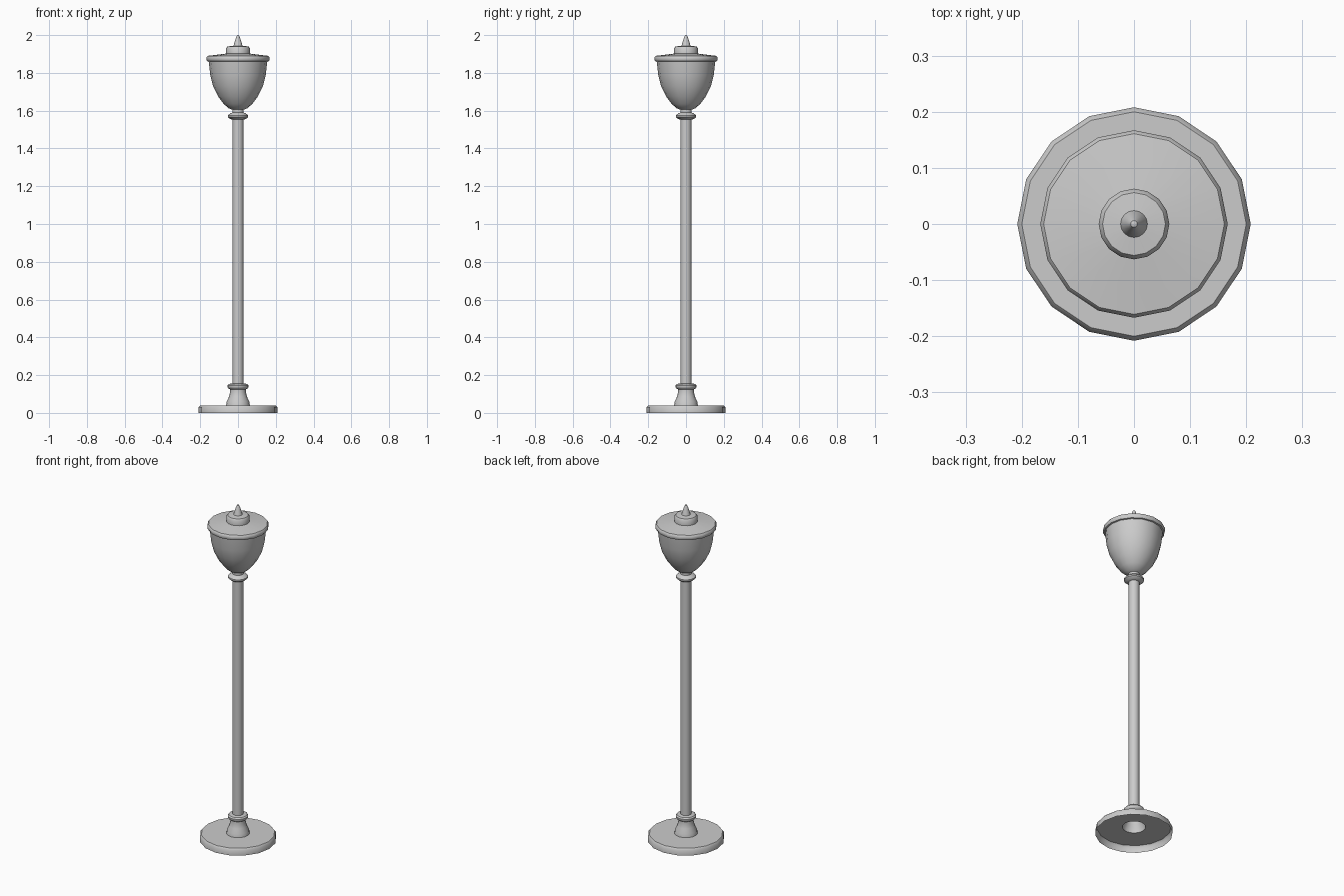
import bpy, bmesh, math

if "Cube" in bpy.data.objects:
    bpy.data.objects.remove(bpy.data.objects["Cube"])

SIDES = 16


def lathe(name, profile):
    """Spin an (r, z) profile round the z axis; r = 0 makes a pole point."""
    bm = bmesh.new()
    rings = []
    for r, z in profile:
        if r == 0:
            rings.append([bm.verts.new((0, 0, z))] * SIDES)
        else:
            rings.append([bm.verts.new((r * math.cos(i * math.tau / SIDES),
                                        r * math.sin(i * math.tau / SIDES), z))
                          for i in range(SIDES)])
    for low, high in zip(rings, rings[1:]):
        for i in range(SIDES):
            j = (i + 1) % SIDES
            corners = list(dict.fromkeys((low[i], low[j], high[j], high[i])))
            bm.faces.new(corners)
    mesh = bpy.data.meshes.new(name)
    bm.to_mesh(mesh)
    bm.free()
    obj = bpy.data.objects.new(name, mesh)
    bpy.context.collection.objects.link(obj)
    bpy.ops.object.select_all(action='DESELECT')
    obj.select_set(True)
    bpy.context.view_layer.objects.active = obj
    bpy.ops.object.shade_smooth_by_angle(angle=math.radians(40))
    return obj


# Foot plate, hollow and open underneath
lathe("foot_plate", [(0.208, 0), (0.208, 0.03), (0.2, 0.04), (0.063, 0.04)])

# Flared socket and lower collar
lathe("pole_socket", [(0.063, 0.04), (0.06, 0.06), (0.048, 0.085), (0.042, 0.11),
                      (0.042, 0.125), (0.052, 0.13), (0.056, 0.138), (0.056, 0.146),
                      (0.05, 0.153), (0.029, 0.156)])

# Pole
lathe("pole", [(0.029, 0.156), (0.029, 1.553)])

# Upper collar and neck under the lamp
lathe("upper_collar", [(0.029, 1.553), (0.042, 1.556), (0.054, 1.566), (0.054, 1.575),
                       (0.042, 1.585), (0.03, 1.59), (0.03, 1.605)])

# Lamp bowl
lathe("lamp_bowl", [(0.03, 1.605), (0.05, 1.613), (0.075, 1.635), (0.105, 1.675),
                    (0.132, 1.73), (0.147, 1.79), (0.155, 1.86)])

# Lid with rounded rim and raised cap
lathe("lid", [(0.155, 1.86), (0.163, 1.862), (0.167, 1.87), (0.167, 1.882),
              (0.161, 1.89), (0.063, 1.902), (0.063, 1.93), (0.056, 1.94), (0.024, 1.943)])

# Pointed finial
lathe("finial", [(0.024, 1.943), (0.019, 1.96), (0.011, 1.985), (0.006, 1.997), (0, 2.0)])
